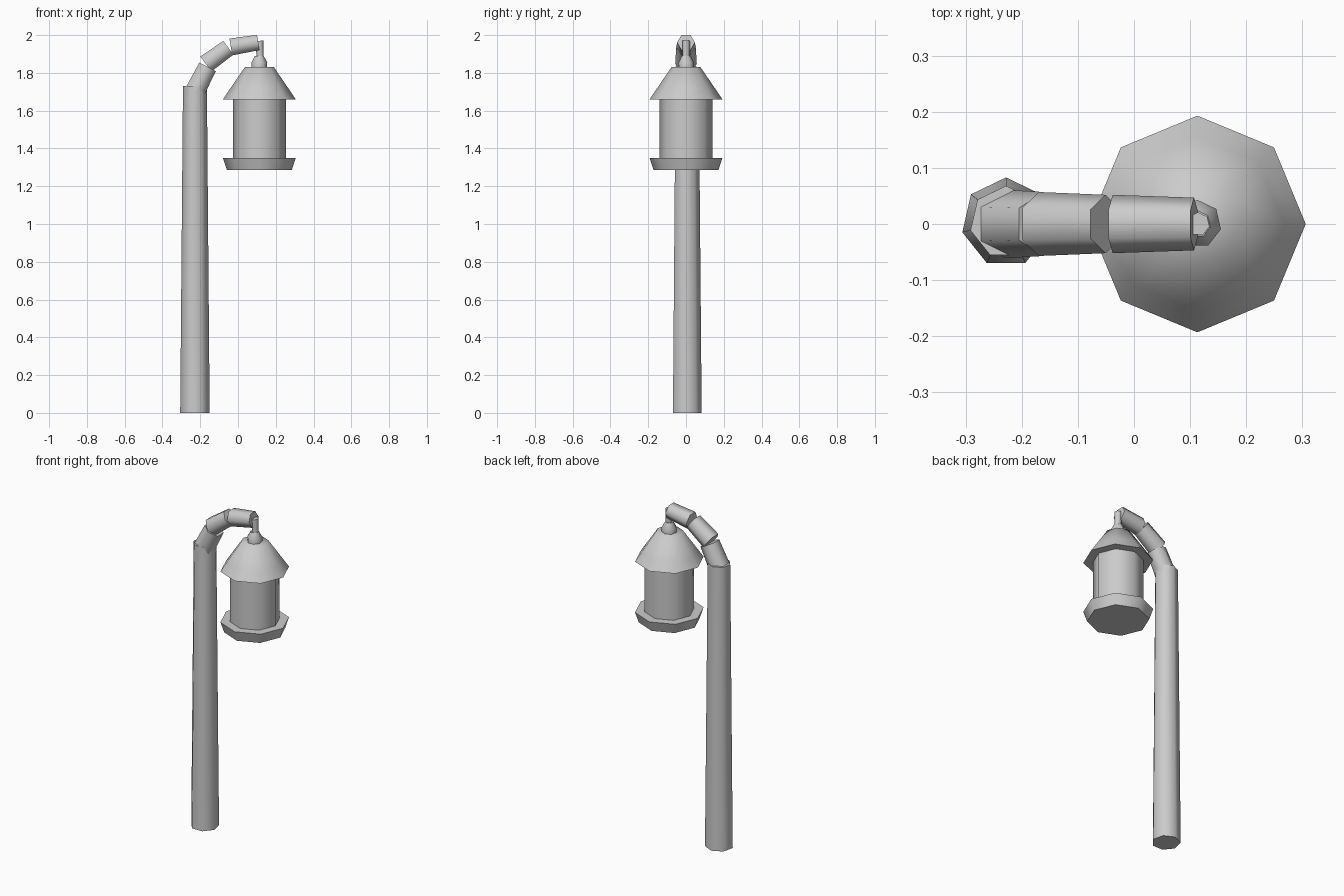
import bpy, bmesh
from math import sin, cos, pi, atan2, hypot, radians

if "Cube" in bpy.data.objects:
    bpy.data.objects.remove(bpy.data.objects["Cube"])


def lathe(name, profile, sides, loc=(0, 0, 0), tilt=0.0):
    """Capped solid of rings (radius, height), one corner pointing to +y."""
    bm = bmesh.new()
    rings = []
    for r, z in profile:
        rings.append([bm.verts.new((r * cos(pi / 2 + 2 * pi * i / sides),
                                    r * sin(pi / 2 + 2 * pi * i / sides), z))
                      for i in range(sides)])
    for a, b in zip(rings, rings[1:]):
        for i in range(sides):
            j = (i + 1) % sides
            bm.faces.new((a[i], a[j], b[j], b[i]))
    bm.faces.new(rings[0][::-1])
    bm.faces.new(rings[-1])
    bmesh.ops.recalc_face_normals(bm, faces=bm.faces)
    mesh = bpy.data.meshes.new(name)
    bm.to_mesh(mesh)
    bm.free()
    ob = bpy.data.objects.new(name, mesh)
    bpy.context.collection.objects.link(ob)
    ob.location = loc
    ob.rotation_euler = (0, tilt, 0)
    bpy.ops.object.select_all(action='DESELECT')
    ob.select_set(True)
    bpy.context.view_layer.objects.active = ob
    bpy.ops.object.shade_smooth_by_angle(angle=radians(62))
    return ob


def segment(name, start, end, r0, r1, sides=6):
    """Tapered piece between two (x, z) points."""
    dx, dz = end[0] - start[0], end[1] - start[1]
    return lathe(name, [(r0, 0), (r1, hypot(dx, dz))], sides,
                 (start[0], 0, start[1]), atan2(dx, dz))


# Post
lathe("post", [(0.08, 0), (0.065, 1.73)], 7, (-0.228, 0.003, 0))

# Curved arm of three separate pieces
segment("arm_lower", (-0.229, 1.70), (-0.161, 1.832), 0.061, 0.057)
segment("arm_middle", (-0.17, 1.847), (-0.051, 1.933), 0.057, 0.052)
segment("arm_end", (-0.038, 1.937), (0.107, 1.961), 0.052, 0.047)

# Hanger link and knob
X = 0.113
segment("hanger_link", (X + 0.004, 1.87), (X + 0.001, 1.97), 0.019, 0.021, 7)
lathe("hanger_knob", [(0.042, 1.825), (0.043, 1.855), (0.024, 1.89)], 7, (X, 0, 0))

# Lantern
lathe("lantern_roof", [(0.193, 1.66), (0.155, 1.716), (0.077, 1.83)], 8, (X, 0, 0))
lathe("lantern_body", [(0.14, 1.33), (0.14, 1.68)], 8, (X, 0, 0))
lathe("lantern_tray", [(0.172, 1.287), (0.193, 1.35)], 8, (X, 0, 0))
